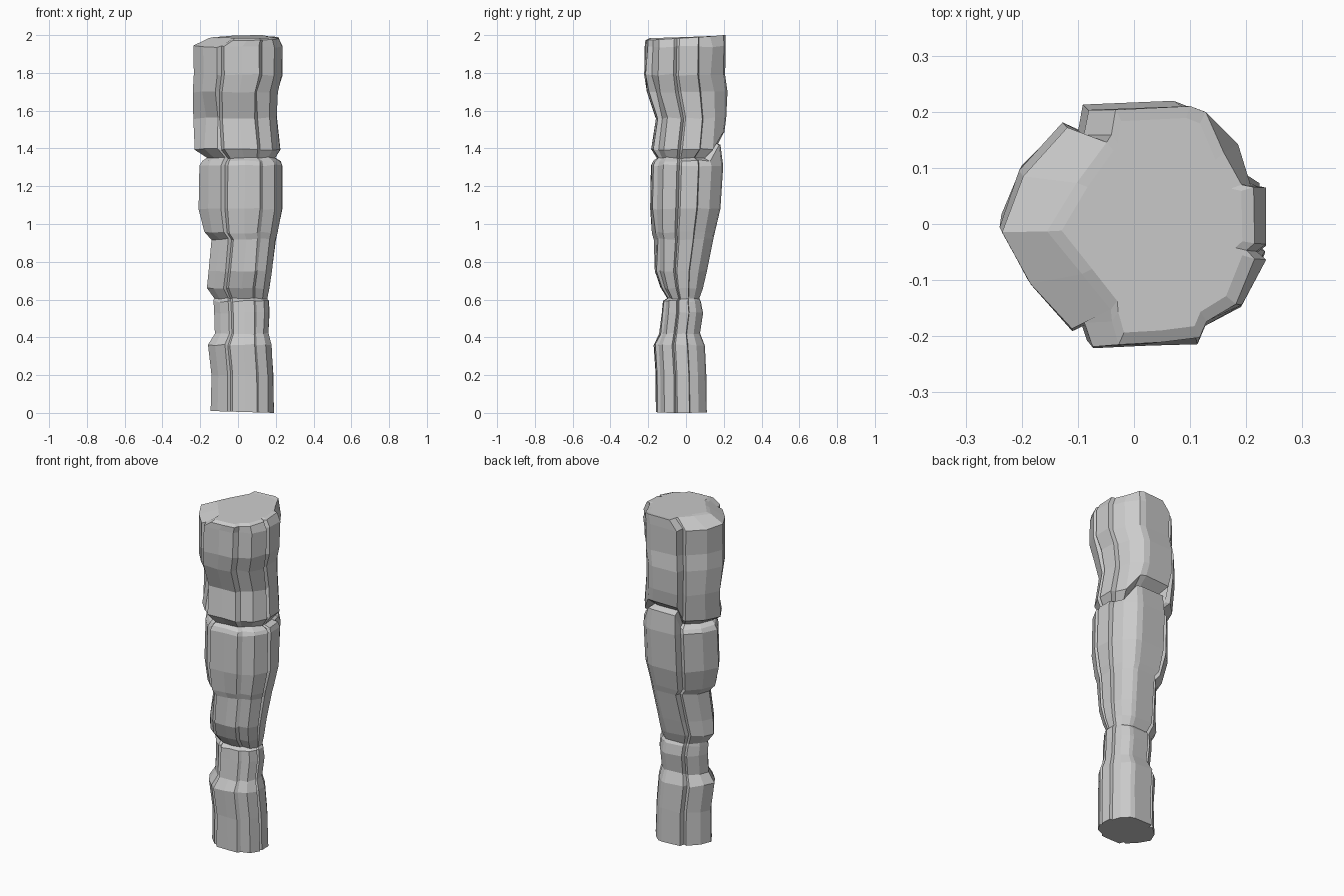
import bpy, bmesh, random

random.seed(4)

# Normalised cross-section, counter-clockwise from the left; last value marks groove depth
SECTION = [
    (-1, -.05, 0), (-.78, -.48, 0), (-.47, -.86, 0), (-.39, -.84, .04), (-.31, -1, 0),
    (.1, -.98, 0), (.47, -.94, 0), (.56, -.84, .04), (.82, -.66, 0), (1, -.28, 0),
    (.97, -.22, .05), (1, -.15, 0), (.99, .32, 0), (.92, .36, .05), (.78, .68, 0),
    (.53, .95, 0), (.38, 1, 0), (-.34, .97, 0), (-.40, .80, .05), (-.5, .82, 0),
    (-.84, .42, 0),
]

# Height, left, right, front, back, height added at the back
RINGS = [
    (0.005, -.145, .19, -.16, .11, 0), (0.2, -.142, .187, -.162, .107, 0),
    (0.36, -.16, .178, -.172, .10, 0), (0.42, -.122, .162, -.142, .075, 0),
    (0.53, -.127, .167, -.13, .09, 0), (0.59, -.13, .163, -.124, .08, 0),
    (0.605, -.128, .155, -.10, .07, 0), (0.66, -.165, .168, -.135, .09, 0),
    (0.75, -.155, .18, -.165, .11, 0), (0.92, -.142, .2, -.17, .145, 0),
    (0.955, -.18, .21, -.18, .155, 0), (1.08, -.208, .235, -.19, .185, 0),
    (1.31, -.206, .235, -.186, .196, 0), (1.335, -.19, .225, -.175, .185, .08),
    (1.35, -.165, .195, -.155, .145, .085), (1.395, -.23, .225, -.185, .205, .085),
    (1.56, -.236, .206, -.162, .215, 0), (1.7, -.24, .21, -.21, .22, 0),
    (1.79, -.236, .236, -.223, .21, 0), (1.94, -.237, .237, -.218, .21, 0),
    (1.985, -.155, .215, -.215, .21, 0),
]

# Chips: (ring, section point) -> radial scale
CHIPS = {(9, 5): .94, (9, 6): .92, (10, 5): .95, (10, 6): .95, (16, 1): .9,
         (16, 2): .88, (17, 7): .93, (18, 6): 1.02, (20, 1): .85, (20, 2): .82,
         (20, 20): .85, (20, 19): .85, (20, 14): .9, (9, 1): .92, (18, 14): .94}


def ring_points(i, ring):
    z, x0, x1, y0, y1, lift = ring
    cx, cy, hx, hy = (x0 + x1) / 2, (y0 + y1) / 2, (x1 - x0) / 2, (y1 - y0) / 2
    for j, (u, v, groove) in enumerate(SECTION):
        s = (1 - groove) * CHIPS.get((i, j), 1)
        dz = lift if 14 < j < 18 else 0
        if 0 < i < len(RINGS) - 1:
            dz += random.uniform(-.005, .005)
            s *= random.uniform(.985, 1.005)
        if i == len(RINGS) - 1:
            dz += .06 * v * hy
        yield cx + hx * u * s, cy + hy * v * s, z + dz


# Stone column lofted through the rings
bm = bmesh.new()
loops = [[bm.verts.new(p) for p in ring_points(i, r)] for i, r in enumerate(RINGS)]
n = len(SECTION)
for a, b in zip(loops, loops[1:]):
    for j in range(n):
        k = (j + 1) % n
        bm.faces.new((a[j], a[k], b[k], b[j]))
bm.faces.new(loops[0][::-1])

# Bevelled top cap
inner = [bm.verts.new((v.co.x * .87 + .006, v.co.y * .9, 1.99 + .03 * v.co.y))
         for v in loops[-1]]
for j in range(n):
    k = (j + 1) % n
    bm.faces.new((loops[-1][j], loops[-1][k], inner[k], inner[j]))
bm.faces.new(inner)
# Raised sliver at the back of the rim
for j in (15, 16):
    loops[-1][j].co.z = 2.0
for v in loops[0]:
    v.co.z = .005 - .03 * v.co.x
low = min(v.co.z for v in bm.verts)
for v in loops[0]:
    v.co.z -= low

bmesh.ops.recalc_face_normals(bm, faces=bm.faces[:])
mesh = bpy.data.meshes.new("stone_column")
bm.to_mesh(mesh)
bm.free()
column = bpy.data.objects.new("stone_column", mesh)
bpy.context.collection.objects.link(column)
